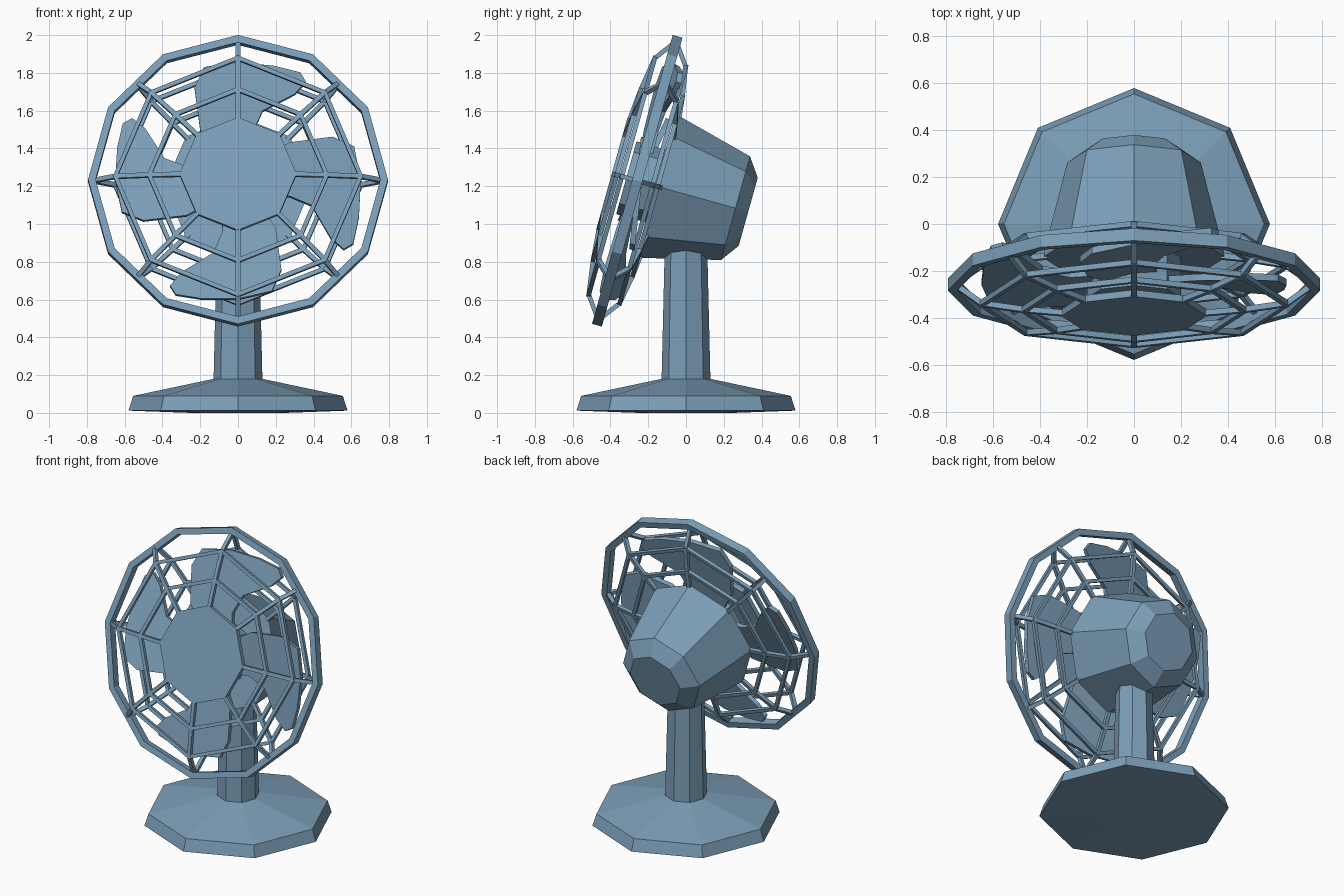
import bpy, bmesh, math
from mathutils import Vector, Matrix

if "Cube" in bpy.data.objects:
    bpy.data.objects.remove(bpy.data.objects["Cube"])

blue = bpy.data.materials.new("steel_blue")
blue.diffuse_color = (0.2, 0.345, 0.48, 1)
blue.use_nodes = True
blue.node_tree.nodes["Principled BSDF"].inputs["Base Color"].default_value = blue.diffuse_color

# The head is tilted back: local z is its forward axis, local y points up the guard
HEAD = Matrix.Translation((0, -0.258, 1.229)) @ Matrix.Rotation(math.radians(74.4), 4, 'X')
WORLD = Matrix.Identity(4)


def finish(name, bm, matrix):
    bmesh.ops.recalc_face_normals(bm, faces=bm.faces)
    mesh = bpy.data.meshes.new(name)
    bm.to_mesh(mesh)
    bm.free()
    mesh.materials.append(blue)
    ob = bpy.data.objects.new(name, mesh)
    ob.matrix_world = matrix
    bpy.context.collection.objects.link(ob)
    return ob


def lathe(bm, profile, sides=8, closed=False):
    """Spin (radius, height) points; cap the ends, or close the loop for rings."""
    loops = []
    for r, z in profile:
        loops.append([bm.verts.new((r * math.cos(2 * math.pi * i / sides),
                                    r * math.sin(2 * math.pi * i / sides), z))
                      for i in range(sides)])
    pairs = list(zip(loops, loops[1:]))
    if closed:
        pairs.append((loops[-1], loops[0]))
    else:
        bm.faces.new(loops[0])
        bm.faces.new(loops[-1])
    for a, b in pairs:
        for i in range(sides):
            j = (i + 1) % sides
            bm.faces.new((a[i], a[j], b[j], b[i]))


def solid(name, profile, matrix, sides=8, closed=False):
    bm = bmesh.new()
    lathe(bm, profile, sides, closed)
    return finish(name, bm, matrix)


def rod(bm, p, q, w=0.012):
    """Square bar from p to q."""
    p, q = Vector(p), Vector(q)
    rot = (q - p).to_track_quat('Z', 'Y').to_matrix()
    ends = [[bm.verts.new(c + rot @ Vector((x, y, 0)))
             for x, y in ((-w, -w), (w, -w), (w, w), (-w, w))] for c in (p, q)]
    for e in ends:
        bm.faces.new(e)
    for i in range(4):
        j = (i + 1) % 4
        bm.faces.new((ends[0][i], ends[0][j], ends[1][j], ends[1][i]))


# Stand
solid("base", [(0.25, 0), (0.58, 0.012), (0.555, 0.09), (0.13, 0.18)], WORLD)
solid("column", [(0.13, 0.15), (0.112, 0.9)], WORLD)

# Motor housing, hub and front badge plate
solid("motor_housing", [(0.187, -0.61), (0.285, -0.54), (0.39, -0.12)], HEAD)
solid("hub", [(0.2, -0.13), (0.2, 0.06)], HEAD)
solid("front_plate", [(0.31, 0.11), (0.31, 0.14)], HEAD)

# Outer guard ring
solid("guard_ring", [(0.754, -0.027), (0.794, -0.027), (0.794, 0.027), (0.754, 0.027)],
      HEAD, 12, True)

# Guard cages: eight bent spokes and two octagonal hoops on each side
front = [(0.29, 0.128), (0.47, 0.112), (0.65, 0.085), (0.75, 0.012)]
rear = [(0.37, -0.125), (0.49, -0.112), (0.65, -0.085), (0.75, -0.012)]
for name, path in (("front_guard", front), ("rear_guard", rear)):
    bm = bmesh.new()
    for i in range(8):
        a = i * math.pi / 4
        pts = [(r * math.cos(a), r * math.sin(a), z) for r, z in path]
        for p, q in zip(pts, pts[1:]):
            rod(bm, p, q)
    for r, z in path[1:3]:
        d = 0.012
        lathe(bm, [(r - d, z - d), (r + d, z - d), (r + d, z + d), (r - d, z + d)], 8, True)
    finish(name, bm, HEAD)

# Four pitched, swept blades
outline = [(-0.12, 0.14), (-0.2, 0.27), (-0.23, 0.5), (-0.18, 0.615), (0, 0.65), (0.19, 0.64),
           (0.33, 0.61), (0.36, 0.56), (0.3, 0.49), (0.13, 0.39), (0.08, 0.27), (0.1, 0.14)]
for k in range(4):
    bm = bmesh.new()
    layers = [[bm.verts.new((x, y, -0.01 - 0.17 * x + h)) for x, y in outline]
              for h in (-0.015, 0.015)]
    for layer in layers:
        bm.faces.new(layer)
    n = len(outline)
    for i in range(n):
        j = (i + 1) % n
        bm.faces.new((layers[0][i], layers[0][j], layers[1][j], layers[1][i]))
    finish("blade_%d" % (k + 1), bm, HEAD @ Matrix.Rotation(k * math.pi / 2, 4, 'Z'))
